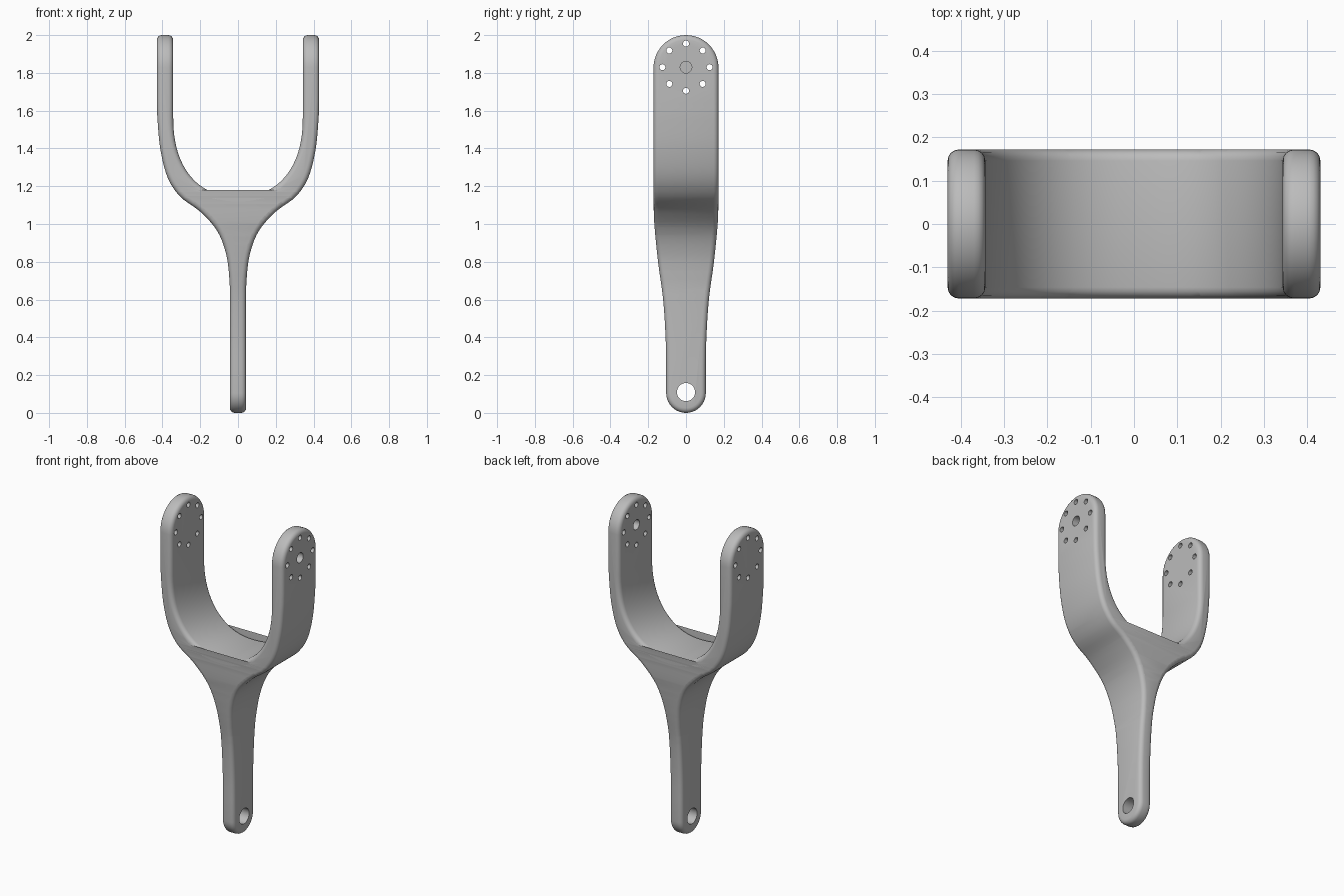
import bpy, bmesh
from math import sin, cos, pi, radians
from mathutils import Vector

cube = bpy.data.objects.get("Cube")
if cube:
    bpy.data.objects.remove(cube, do_unlink=True)

grey = bpy.data.materials.new("grey metal")
grey.use_nodes = True
colour = (0.5, 0.5, 0.5, 1)
grey.diffuse_color = colour
grey.node_tree.nodes["Principled BSDF"].inputs["Base Color"].default_value = colour


def spline(points, steps=5):
    """Smooth curve through the points."""
    pts = [Vector(p) for p in points]
    pts = [2 * pts[0] - pts[1]] + pts + [2 * pts[-1] - pts[-2]]
    out = []
    for a, b, c, d in zip(pts, pts[1:], pts[2:], pts[3:]):
        for i in range(steps):
            t = i / steps
            out.append(0.5 * (2 * b + (c - a) * t + (2 * a - 5 * b + 4 * c - d) * t ** 2
                              + (3 * b - a - 3 * c + d) * t ** 3))
    return [tuple(p) for p in out] + [tuple(points[-1])]


def prism(name, outline, axis, start, end):
    """Extrude an outline of (u, z) points along x or y."""
    bm = bmesh.new()
    place = (lambda u, z: (start, u, z)) if axis == "x" else (lambda u, z: (u, start, z))
    face = bm.faces.new([bm.verts.new(place(u, z)) for u, z in outline])
    new = bmesh.ops.extrude_face_region(bm, geom=[face])["geom"]
    shift = Vector((end - start, 0, 0)) if axis == "x" else Vector((0, end - start, 0))
    bmesh.ops.translate(bm, vec=shift, verts=[g for g in new if isinstance(g, bmesh.types.BMVert)])
    bmesh.ops.recalc_face_normals(bm, faces=bm.faces)
    mesh = bpy.data.meshes.new(name)
    bm.to_mesh(mesh)
    bm.free()
    mesh.materials.append(grey)
    obj = bpy.data.objects.new(name, mesh)
    bpy.context.collection.objects.link(obj)
    return obj


def apply(obj, modifier):
    bpy.context.view_layer.objects.active = obj
    bpy.ops.object.modifier_apply(modifier=modifier.name)


def boolean(obj, other, operation):
    mod = obj.modifiers.new("cut", "BOOLEAN")
    mod.operation, mod.object, mod.solver = operation, other, "EXACT"
    apply(obj, mod)
    bpy.data.objects.remove(other, do_unlink=True)


def drill(obj, y, z, radius, start, end, sides=24):
    ring = [(y + radius * cos(2 * pi * i / sides), z + radius * sin(2 * pi * i / sides))
            for i in range(sides)]
    boolean(obj, prism("hole_cutter", ring, "x", start, end), "DIFFERENCE")


# Front silhouette: outer curve of one arm and the stem, then the U-shaped gap
outer = [(0.43, 2.1)] + spline([(0.43, 1.66), (0.426, 1.55), (0.41, 1.39), (0.372, 1.245),
                                (0.306, 1.145), (0.2, 1.065), (0.11, 0.963), (0.062, 0.837),
                                (0.045, 0.7), (0.043, 0.58)]) + [(0.043, -0.1)]
gap = []
for i in range(49):
    a = pi * i / 48
    c, s = cos(a), sin(a)
    power = 2 / 2.3
    gap.append(((1 if c > 0 else -1) * -0.343 * abs(c) ** power, 1.57 - 0.425 * abs(s) ** power))
gap = [(-0.343, 2.1)] + gap + [(0.343, 2.1)]
front = outer + [(-x, z) for x, z in reversed(outer)] + gap

# Side silhouette: round top, parallel arms, tapered stem, round foot
edge = spline([(0.172, 1.2), (0.171, 1.08), (0.166, 0.98), (0.148, 0.8), (0.121, 0.6),
               (0.108, 0.4), (0.105, 0.25)], 4)
top = [(0.172 * sin(pi / 2 * i / 12), 1.828 + 0.172 * cos(pi / 2 * i / 12)) for i in range(13)]
foot = [(0.105 * cos(pi / 2 * i / 10), 0.105 - 0.105 * sin(pi / 2 * i / 10)) for i in range(11)]
half = top + edge + foot
side = half + [(-y, z) for y, z in reversed(half[1:-1])]

fork = prism("fork_yoke", front, "y", -0.5, 0.5)
boolean(fork, prism("side_cutter", side, "x", -0.6, 0.6), "INTERSECT")

# Rounded rims
bevel = fork.modifiers.new("rounding", "BEVEL")
bevel.width, bevel.segments = 0.026, 4
bevel.limit_method, bevel.angle_limit = "ANGLE", radians(45)
bevel.use_clamp_overlap = False
apply(fork, bevel)

# Bolt circle through both arms, a pivot hole in the left arm only, and the foot hole
for i in range(8):
    a = pi / 4 * i
    drill(fork, 0.125 * cos(a), 1.83 + 0.125 * sin(a), 0.016, -0.6, 0.6, 16)
drill(fork, 0, 1.83, 0.031, 0.2, 0.6)
drill(fork, 0, 0.11, 0.048, -0.2, 0.2, 32)

bpy.ops.object.select_all(action="DESELECT")
fork.select_set(True)
bpy.context.view_layer.objects.active = fork
bpy.ops.object.shade_smooth_by_angle(angle=radians(35))
